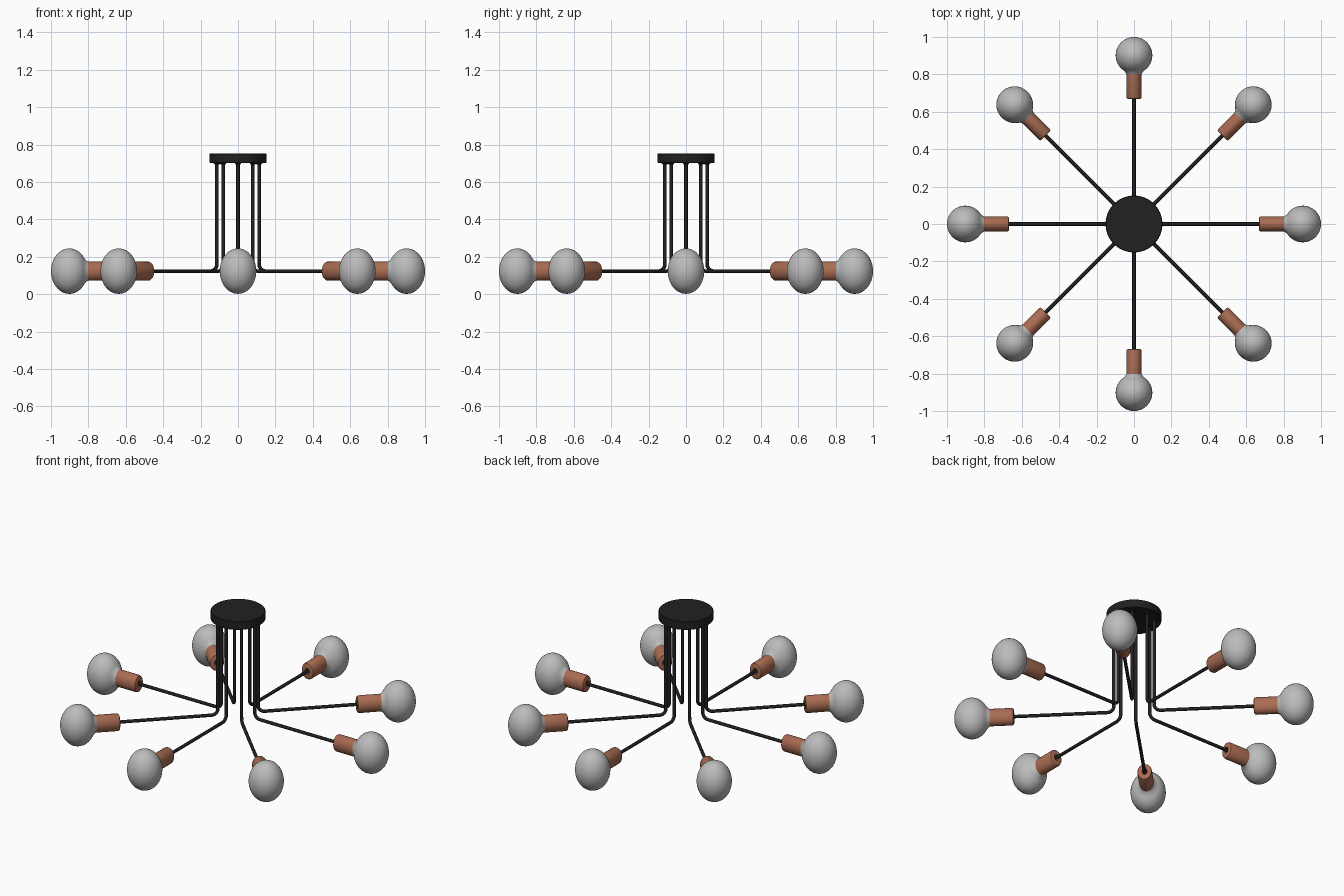
import bpy, bmesh
from math import sin, cos, pi, radians, sqrt
from mathutils import Matrix, Vector

if "Cube" in bpy.data.objects:
    bpy.data.objects.remove(bpy.data.objects["Cube"], do_unlink=True)

ARMS = 8
ARM_Z = 0.123
TALL = 1.24        # sockets and bulbs are stretched vertically
DROP_R = 0.113     # distance of the vertical rods from the axis


def material(name, color):
    m = bpy.data.materials.new(name)
    m.use_nodes = True
    m.diffuse_color = (*color, 1)
    bsdf = m.node_tree.nodes["Principled BSDF"]
    bsdf.inputs["Base Color"].default_value = (*color, 1)
    bsdf.inputs["Roughness"].default_value = 0.5
    return m


black = material("black metal", (0.015, 0.015, 0.015))
copper = material("copper", (0.40, 0.15, 0.085))
glass = material("frosted grey glass", (0.50, 0.50, 0.50))


def lathe(name, profile, mat, segments=40):
    """Revolve (radius, height) points about z."""
    bm = bmesh.new()
    verts = [bm.verts.new((r, 0, h)) for r, h in profile]
    edges = [bm.edges.new(pair) for pair in zip(verts, verts[1:])]
    bmesh.ops.spin(bm, geom=verts + edges, cent=(0, 0, 0), axis=(0, 0, 1),
                   angle=2 * pi, steps=segments)
    bmesh.ops.remove_doubles(bm, verts=bm.verts, dist=1e-5)
    bmesh.ops.recalc_face_normals(bm, faces=bm.faces)
    return finish(name, bm, mat)


def finish(name, bm, mat):
    me = bpy.data.meshes.new(name)
    bm.to_mesh(me)
    bm.free()
    me.materials.append(mat)
    ob = bpy.data.objects.new(name, me)
    bpy.context.collection.objects.link(ob)
    bpy.ops.object.select_all(action='DESELECT')
    ob.select_set(True)
    bpy.context.view_layer.objects.active = ob
    bpy.ops.object.shade_smooth_by_angle(angle=radians(35))
    return ob


def tube(name, path, radius, mat, sides=12):
    """Sweep a round section along a path lying in the xz plane."""
    bm = bmesh.new()
    rings = []
    for i, p in enumerate(path):
        t = (path[min(i + 1, len(path) - 1)] - path[max(i - 1, 0)]).normalized()
        side = Vector((0, 1, 0))
        up = t.cross(side)
        rings.append([bm.verts.new(p + radius * (cos(a) * side + sin(a) * up))
                      for a in (2 * pi * k / sides for k in range(sides))])
    for a, b in zip(rings, rings[1:]):
        for k in range(sides):
            j = (k + 1) % sides
            bm.faces.new((a[k], a[j], b[j], b[k]))
    bm.faces.new(rings[0])
    bm.faces.new(rings[-1])
    bmesh.ops.recalc_face_normals(bm, faces=bm.faces)
    return finish(name, bm, mat)


# Ceiling canopy
lathe("ceiling_canopy", [(0, 0.702), (0.149, 0.702), (0.152, 0.705),
                         (0.152, 0.750), (0.149, 0.753), (0, 0.753)], black, 64)

# Bent rod: straight drop, quarter bend, straight arm
BEND = 0.036
path = [Vector((DROP_R, 0, 0.71))]
for i in range(9):
    a = pi / 2 * i / 8
    path.append(Vector((DROP_R + BEND * (1 - cos(a)), 0, ARM_Z + BEND * (1 - sin(a)))))
path.append(Vector((0.72, 0, ARM_Z)))
rod = tube("bent_rod", path, 0.0095, black)

# Small collar where the rod enters the canopy
collar = lathe("rod_collar", [(0, 0.694), (0.013, 0.694), (0.017, 0.698),
                              (0.017, 0.705), (0, 0.705)], black, 20)
collar.data.transform(Matrix.Translation((DROP_R, 0, 0)))

# Socket: hollow cup with a rounded inner end
socket = lathe("lamp_socket", [(0, 0.70), (0.015, 0.70), (0.015, 0.668), (0.032, 0.668),
                               (0.038, 0.671), (0.041, 0.678), (0.041, 0.815),
                               (0, 0.815)], copper, 32)

# Bulb: globe running into a short neck
R, CENTRE, NECK = 0.098, 0.902, 0.040
bulb_profile = [(0, 0.800), (NECK, 0.800), (0.046, 0.812), (0.060, 0.825)]
for i in range(21):
    a = radians(-48) + radians(138) * i / 20
    bulb_profile.append((R * cos(a) if i < 20 else 0, CENTRE + R * sin(a)))
bulb = lathe("globe_bulb", bulb_profile, glass, 40)

# Lay sockets and bulbs along +x at arm height
lay = (Matrix.Translation((0, 0, ARM_Z)) @ Matrix.Diagonal((1, 1, TALL, 1))
       @ Matrix.Rotation(pi / 2, 4, 'Y'))
for ob in (socket, bulb):
    ob.data.transform(lay)

# Repeat the arm around the canopy
for ob in (rod, collar, socket, bulb):
    base = ob.name
    for n in range(ARMS):
        part = ob
        if n:
            part = ob.copy()
            bpy.context.collection.objects.link(part)
        part.name = f"{base}_{n + 1}"
        part.rotation_euler.z = 2 * pi * n / ARMS
